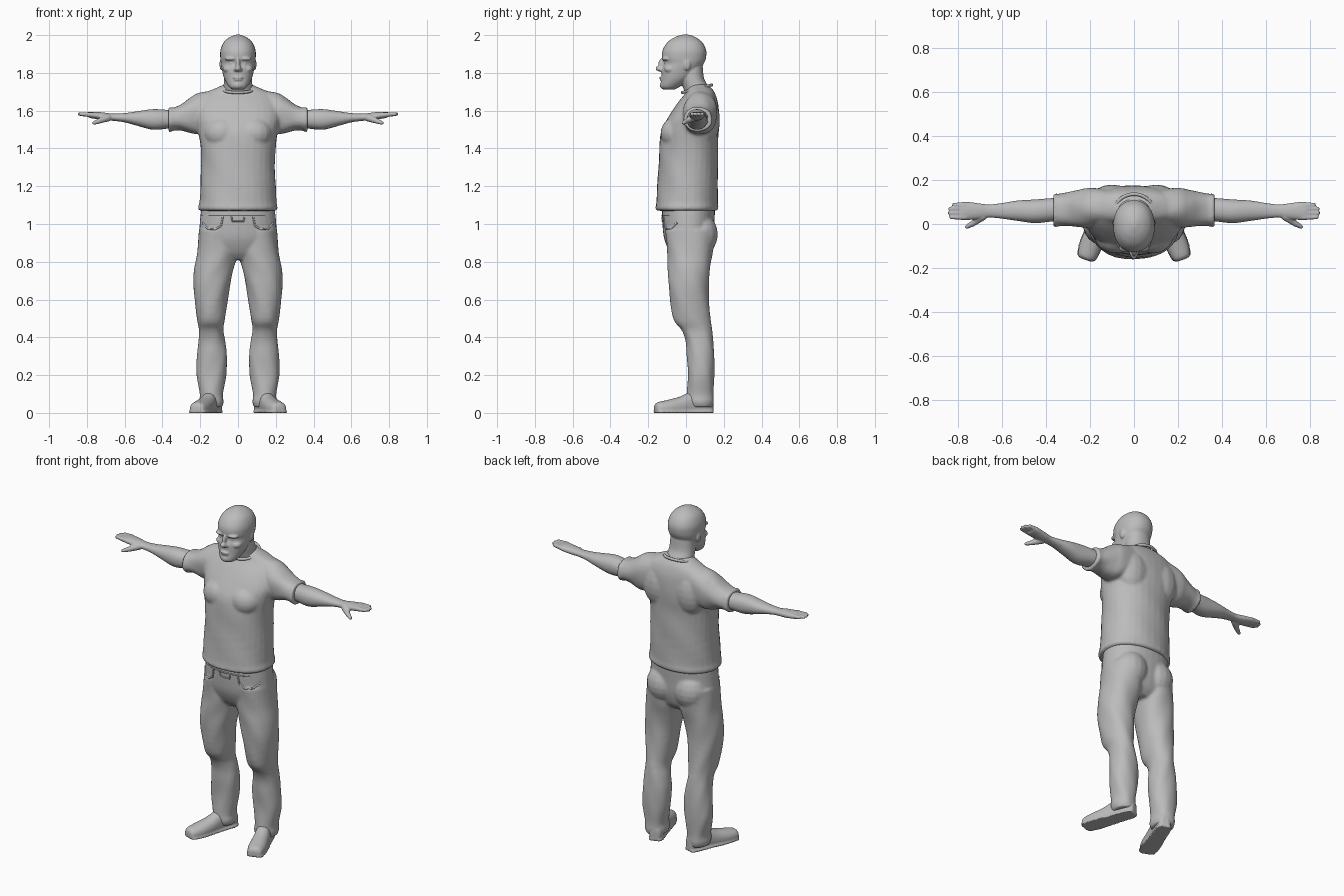
import bpy, bmesh, math
from mathutils import Matrix, Vector

cube = bpy.data.objects.get("Cube")
if cube:
    bpy.data.objects.remove(cube, do_unlink=True)

grey = bpy.data.materials.new("plain grey")
grey.use_nodes = True
GREY = (.5, .5, .5, 1)
grey.diffuse_color = GREY
for node in grey.node_tree.nodes:
    if node.type == "BSDF_PRINCIPLED":
        node.inputs["Base Color"].default_value = GREY
SIDES = {"left": 1, "right": -1}


def interpolate(rows, steps=4):
    """Catmull-Rom resampling of the cross-section rows."""
    rows = [(r[0], -r[1], r[1], r[2], r[3]) if len(r) == 4 else r for r in rows]
    padded = [rows[0]] + rows + [rows[-1]]
    for p, q, r, s in zip(padded, padded[1:], padded[2:], padded[3:]):
        for step in range(steps):
            u = step / steps
            yield [(2 * b + (c - a) * u + (2 * a - 5 * b + 4 * c - d) * u * u
                    + (3 * b - a - 3 * c + d) * u ** 3) / 2
                   for a, b, c, d in zip(p, q, r, s)]
    yield rows[-1]


def loft(bm, axis, rows, side=1, ripple=0, power=.92, count=32):
    """Closed skin through oval sections (position, a min, a max, b min, b max).
    Four-value rows give a half width instead of a min and a max."""
    rings, verts = [], []
    for t, a0, a1, b0, b1 in interpolate(rows):
        ring = []
        for i in range(count):
            angle = math.tau * i / count
            c, s = math.cos(angle), math.sin(angle)
            k = 1 + ripple * math.sin(5 * angle + 28 * t)
            a = (a0 + a1) / 2 + (a1 - a0) / 2 * k * math.copysign(abs(c) ** power, c)
            b = (b0 + b1) / 2 + (b1 - b0) / 2 * k * math.copysign(abs(s) ** power, s)
            x, y, z = {"x": (t, a, b), "y": (a, t, b), "z": (a, b, t)}[axis]
            ring.append(bm.verts.new((side * x, y, z)))
        rings.append(ring)
        verts += ring
    for low, high in zip(rings, rings[1:]):
        for i in range(count):
            j = (i + 1) % count
            bm.faces.new((low[i], low[j], high[j], high[i]))
    bm.faces.new(rings[0])
    bm.faces.new(rings[-1])
    return verts


def blob(bm, centre, radii, side=1):
    x, y, z = centre
    place = Matrix.Translation((side * x, y, z)) @ Matrix.Diagonal((*radii, 1))
    bmesh.ops.create_uvsphere(bm, u_segments=16, v_segments=10, radius=1, matrix=place)


def digit(bm, start, end, thick, thin, side):
    """Tapered finger from a chain of overlapping balls."""
    for i in range(13):
        u = i / 12
        r = thick + (thin - thick) * u
        blob(bm, Vector(start).lerp(Vector(end), u), (r, r, r), side)


def finish(name, bm, voxel, smooth=4):
    """Fuse the pieces into one soft skin."""
    bmesh.ops.recalc_face_normals(bm, faces=bm.faces)
    mesh = bpy.data.meshes.new(name)
    bm.to_mesh(mesh)
    bm.free()
    mesh.materials.append(grey)
    obj = bpy.data.objects.new(name, mesh)
    bpy.context.collection.objects.link(obj)
    fuse = obj.modifiers.new("fuse", "REMESH")
    fuse.mode = "VOXEL"
    fuse.voxel_size = voxel
    fuse.use_smooth_shade = True
    soften = obj.modifiers.new("soften", "SMOOTH")
    soften.factor = .5
    soften.iterations = smooth
    return obj


def tube(name, points, radius, cyclic=False):
    curve = bpy.data.curves.new(name, "CURVE")
    curve.dimensions = "3D"
    curve.bevel_depth = radius
    curve.bevel_resolution = 3
    curve.use_fill_caps = True
    spline = curve.splines.new("POLY")
    spline.points.add(len(points) - 1)
    for point, co in zip(spline.points, points):
        point.co = (*co, 1)
    spline.use_cyclic_u = cyclic
    spline.use_smooth = True
    curve.materials.append(grey)
    bpy.context.collection.objects.link(bpy.data.objects.new(name, curve))


# Shirt: body with hem lip, and short sleeves
bm = bmesh.new()
loft(bm, "z", [(1.07, .197, -.15, .16), (1.08, .21, -.162, .17), (1.1, .208, -.16, .17),
               (1.13, .203, -.157, .168), (1.3, .196, -.146, .17), (1.42, .2, -.14, .17),
               (1.5, .215, -.128, .175), (1.57, .235, -.092, .175),
               (1.64, .225, -.045, .17), (1.69, .18, -.005, .155),
               (1.72, .115, .005, .135), (1.74, .07, .02, .11)], ripple=.008)
for side in SIDES.values():
    loft(bm, "x", [(.08, 0, .16, 1.5, 1.715), (.2, -.015, .165, 1.475, 1.695),
                   (.25, -.015, .155, 1.48, 1.67), (.3, -.01, .145, 1.495, 1.635),
                   (.34, -.01, .138, 1.495, 1.618), (.36, -.015, .14, 1.487, 1.62),
                   (.368, -.01, .135, 1.492, 1.614)], side, ripple=.018)
    # chest muscle and shoulder blade
    blob(bm, (.085, -.055, 1.48), (.095, .08, .085), side)
    blob(bm, (.1, .11, 1.55), (.1, .07, .13), side)
finish("shirt", bm, .008)

# Neckline: a band lower at the front than at the back
neckline = []
for i in range(40):
    c, s = math.cos(math.tau * i / 40), math.sin(math.tau * i / 40)
    neckline.append((.088 * c, .058 + .078 * s, 1.716 + .02 * s))
tube("shirt_collar", neckline, .008, True)

# Trousers: hips, seat and legs
bm = bmesh.new()
loft(bm, "z", [(.81, .14, -.05, .09), (.85, .195, -.085, .125), (.92, .207, -.115, .145),
               (1, .203, -.125, .15), (1.1, .193, -.128, .155)])
for side in SIDES.values():
    loft(bm, "z", [(.03, .082, .195, .015, .14), (.06, .075, .205, .002, .147),
                   (.1, .08, .202, .004, .146), (.2, .062, .22, .01, .15),
                   (.3, .058, .217, .004, .15), (.38, .068, .21, -.002, .145),
                   (.44, .078, .207, -.025, .138), (.5, .068, .217, -.068, .13),
                   (.65, .046, .235, -.09, .12), (.75, .026, .233, -.096, .126),
                   (.85, .004, .217, -.1, .142), (.97, .004, .205, -.11, .155)],
         side, ripple=.015)
    blob(bm, (.09, .077, .945), (.1, .092, .11), side)
trousers = finish("trousers", bm, .008)

# Pocket, fly and waistband seams laid on the trouser surface
bpy.context.view_layer.update()
solid = trousers.evaluated_get(bpy.context.evaluated_depsgraph_get())


def seam(name, path, radius=.005):
    points = []
    for (x, z), (x2, z2) in zip(path, path[1:]):
        for i in range(8):
            spot = (x + (x2 - x) * i / 8, -1, z + (z2 - z) * i / 8)
            hit, location, normal, face = solid.ray_cast(spot, (0, 1, 0))
            if hit:
                points.append(location)
    if len(points) > 1:
        tube(name, points, radius)


for word, side in SIDES.items():
    seam(word + "_pocket_seam", [(side * x, z) for x, z in
         ((.08, 1.04), (.09, .99), (.12, .972), (.16, .975), (.19, 1.01))])
seam("waistband_seam", [(-.19, 1.045), (.19, 1.045)], .004)
seam("fly_seam", [(-.035, 1.04), (-.03, 1.015), (.03, 1.015), (.035, 1.04)], .004)

# Shoes, turned outwards, with flat soles
upper = [(-.238, .02, .005, .035), (-.225, .04, -.01, .055), (-.17, .05, -.02, .068),
         (-.1, .047, -.02, .085), (-.04, .042, -.02, .11), (.03, .04, -.02, .12),
         (.07, .035, -.015, .1), (.085, .02, 0, .07)]
for word, side in SIDES.items():
    bm = bmesh.new()
    loft(bm, "y", upper)
    loft(bm, "y", [(y, w + .005, -.02, .024) for y, w, low, high in upper])
    for v in bm.verts:
        v.co.z = max(v.co.z, 0)
    turn = Matrix.Translation((side * .14, .06, 0)) @ Matrix.Rotation(side * .35, 4, "Z")
    bm.transform(turn)
    finish(word + "_shoe", bm, .006, 2)

# Arms with hands, fingers and thumbs
for word, side in SIDES.items():
    bm = bmesh.new()
    loft(bm, "x", [(.28, .02, .12, 1.51, 1.6), (.37, .012, .118, 1.505, 1.604),
                   (.45, .004, .112, 1.499, 1.608), (.53, .014, .107, 1.519, 1.597),
                   (.6, .024, .096, 1.538, 1.587), (.66, .029, .089, 1.546, 1.584),
                   (.71, .022, .095, 1.549, 1.59), (.76, .018, .101, 1.557, 1.594),
                   (.79, .02, .099, 1.562, 1.593)], side)
    for y, tip in ((.031, .832), (.05, .84), (.069, .837), (.087, .82)):
        digit(bm, (.77, y, 1.578), (tip, y, 1.582), .014, .01, side)
    digit(bm, (.69, .035, 1.562), (.735, .002, 1.545), .02, .014, side)
    digit(bm, (.735, .002, 1.545), (.762, -.013, 1.535), .014, .01, side)
    finish(word + "_arm", bm, .005)

# Head and neck with modelled face
bm = bmesh.new()
loft(bm, "z", [(1.65, .09, .01, .14), (1.72, .078, -.015, .122), (1.77, .074, -.03, .096),
               (1.84, .07, -.03, .088)])
loft(bm, "z", [(1.712, .03, -.12, -.06), (1.728, .05, -.134, -.03), (1.77, .073, -.13, .03),
               (1.82, .086, -.128, .075), (1.852, .091, -.117, .096),
               (1.88, .094, -.127, .106), (1.92, .093, -.124, .107),
               (1.96, .077, -.1, .088), (1.985, .051, -.067, .058),
               (1.998, .024, -.035, .03), (2.003, .008, -.015, .01)])
blob(bm, (0, -.136, 1.823), (.017, .026, .016))
blob(bm, (0, -.126, 1.845), (.012, .021, .034))
blob(bm, (0, -.13, 1.774), (.027, .012, .006))
blob(bm, (0, -.128, 1.763), (.024, .012, .006))
blob(bm, (0, -.122, 1.735), (.026, .017, .02))
for side in SIDES.values():
    blob(bm, (.036, -.104, 1.875), (.036, .026, .011), side)
    blob(bm, (.034, -.1, 1.852), (.015, .014, .009), side)
    blob(bm, (.05, -.082, 1.82), (.03, .034, .022), side)
    blob(bm, (.013, -.128, 1.817), (.011, .015, .01), side)
    blob(bm, (.087, .005, 1.845), (.011, .02, .032), side)
finish("head", bm, .0045, 3)
